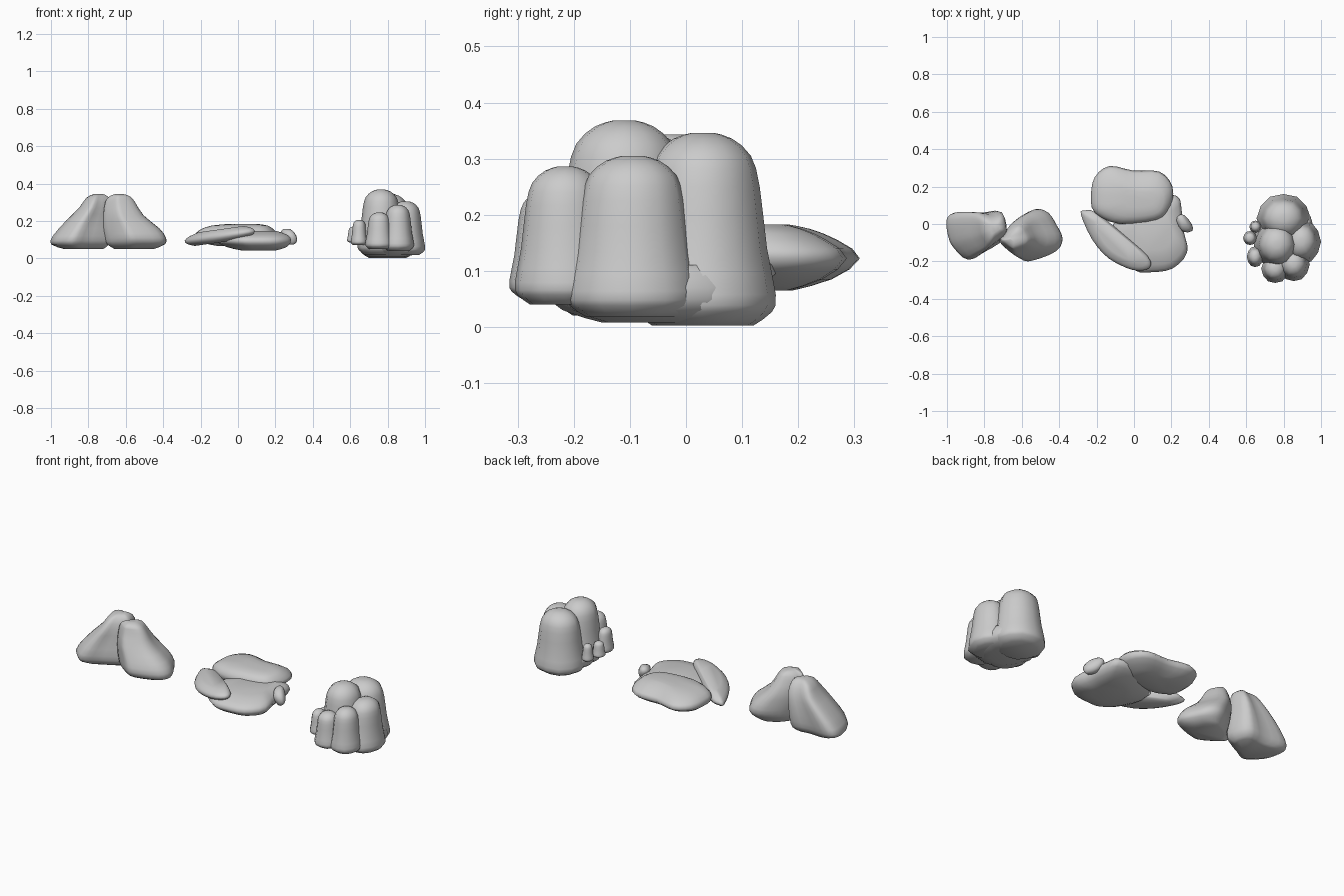
import bpy, bmesh, math
from mathutils import Vector


def spline(pts, steps, closed):
    """Smooth curve passing through all points (any dimension)."""
    n = len(pts)
    get = (lambda i: pts[i % n]) if closed else (lambda i: pts[max(0, min(n - 1, i))])
    out = []
    for i in range(n if closed else n - 1):
        a, b, c, d = (get(i + k) for k in (-1, 0, 1, 2))
        for s in range(steps):
            t = s / steps
            out.append([0.5 * (2 * q + (r - p) * t + (2 * p - 5 * q + 4 * r - w) * t * t
                               + (3 * q - p - 3 * r + w) * t ** 3)
                        for p, q, r, w in zip(a, b, c, d)])
    if not closed:
        out.append(list(pts[-1]))
    return out


def rock(name, outline, layers, slope=(0, 0), steps=3):
    """Stack a plan outline, fitted to boxes (z, x0, x1, y0, y1)."""
    pts = spline(outline, steps, True)
    xs, ys = [p[0] for p in pts], [p[1] for p in pts]
    unit = [((x - min(xs)) / (max(xs) - min(xs)), (y - min(ys)) / (max(ys) - min(ys)))
            for x, y in pts]
    mid = layers[len(layers) // 2]
    mx, my = (mid[1] + mid[2]) / 2, (mid[3] + mid[4]) / 2
    bm = bmesh.new()
    rings = []
    for z, x0, x1, y0, y1 in spline(layers, 2, False):
        ring = []
        for u, v in unit:
            x, y = x0 + u * (x1 - x0), y0 + v * (y1 - y0)
            ring.append(bm.verts.new((x, y, z + slope[0] * (x - mx) + slope[1] * (y - my))))
        rings.append(ring)
    n = len(unit)
    for lo, hi in zip(rings, rings[1:]):
        for i in range(n):
            j = (i + 1) % n
            bm.faces.new((lo[i], lo[j], hi[j], hi[i]))
    bm.faces.new(rings[0][::-1])
    bm.faces.new(rings[-1])
    bmesh.ops.recalc_face_normals(bm, faces=bm.faces[:])
    me = bpy.data.meshes.new(name)
    bm.to_mesh(me)
    bm.free()
    for p in me.polygons:
        p.use_smooth = True
    ob = bpy.data.objects.new(name, me)
    bpy.context.collection.objects.link(ob)
    return ob


# Left group: two leaning peaked boulders
rock("peaked_rock_left",
     [(-.99, .02), (-.98, -.07), (-.95, -.13), (-.88, -.19), (-.80, -.15), (-.73, -.11),
      (-.68, -.06), (-.72, .06), (-.83, .055), (-.95, .06)],
     [(.05, -.93, -.72, -.12, .03), (.075, -1, -.69, -.18, .06), (.12, -.99, -.68, -.19, .07),
      (.20, -.92, -.68, -.16, .07), (.27, -.85, -.68, -.13, .06), (.325, -.81, -.69, -.09, .03),
      (.343, -.77, -.72, -.05, 0)])
rock("peaked_rock_right",
     [(-.53, .08), (-.63, .02), (-.69, -.06), (-.72, -.10), (-.61, -.19), (-.55, -.20),
      (-.42, -.15), (-.385, -.08), (-.42, 0), (-.46, .06)],
     [(.05, -.66, -.45, -.13, .03), (.075, -.70, -.39, -.18, .06), (.11, -.71, -.385, -.20, .08),
      (.16, -.72, -.42, -.19, .07), (.23, -.72, -.505, -.17, .04), (.30, -.71, -.55, -.14, 0),
      (.33, -.69, -.575, -.13, -.02), (.343, -.66, -.61, -.10, -.05)])

# Middle group: overlapping flat slabs and a pebble
rock("back_slab",
     [(-.23, .15), (-.21, .06), (-.08, 0), (.13, .02), (.20, .09), (.21, .20), (.14, .28),
      (0, .285), (-.13, .31), (-.21, .25)],
     [(.065, -.10, .10, .08, .19), (.085, -.20, .16, .03, .26), (.122, -.23, .21, 0, .31),
      (.155, -.20, .19, .01, .27), (.175, -.14, .16, .04, .22), (.183, -.06, .11, .09, .18)])
rock("right_slab",
     [(-.12, 0), (-.09, -.16), (0, -.25), (.08, -.26), (.20, -.24), (.28, -.15), (.26, -.03),
      (.25, .08), (.22, .16), (.05, .15)],
     [(.042, .02, .20, -.15, .04), (.06, -.06, .26, -.23, .11), (.095, -.12, .285, -.26, .16),
      (.125, -.08, .265, -.22, .14), (.145, 0, .21, -.14, .09)])
rock("left_slab",
     [(-.28, .05), (-.26, .07), (-.20, .06), (-.05, -.055), (.08, -.17), (.085, -.23),
      (0, -.24), (-.13, -.18), (-.22, -.08)],
     [(.085, -.23, .04, -.20, .03), (.1, -.27, .075, -.235, .06), (.12, -.285, .09, -.25, .075),
      (.14, -.26, .07, -.23, .055), (.155, -.21, .03, -.19, .02)], slope=(.14, 0))
rock("pebble",
     [(.31, -.03), (.305, .01), (.27, .05), (.24, .05), (.225, .02), (.26, -.035)],
     [(.075, .27, .30, -.03, .0), (.09, .245, .315, -.04, .03), (.12, .228, .312, -.045, .05),
      (.145, .23, .295, -.03, .05), (.158, .245, .275, 0, .035)], steps=2)

# Right group: bell-shaped columns (name, centre x, y, radii, bottom, top)
PROFILE = [(0, .7), (.07, .95), (.16, 1), (.4, .88), (.72, .78), (.88, .66), (.97, .4), (1, .15)]
CIRCLE = [(math.cos(i * math.pi / 3), math.sin(i * math.pi / 3)) for i in range(6)]
COLUMNS = [
    ("back_column", .80, .03, .145, .13, .003, .346),
    ("tall_column", .765, -.11, .125, .13, .02, .368),
    ("right_column", .895, -.095, .105, .118, .018, .305),
    ("front_right_column", .855, -.215, .085, .09, .04, .286),
    ("front_column", .755, -.24, .075, .075, .05, .245),
    ("left_column", .648, -.175, .045, .055, .07, .206),
    ("small_left_column", .62, -.075, .037, .037, .085, .17),
    ("small_back_column", .65, -.015, .033, .033, .075, .17),
]
for name, cx, cy, rx, ry, z0, z1 in COLUMNS:
    rock(name, CIRCLE,
         [(z0 + t * (z1 - z0), cx - rx * r, cx + rx * r, cy - ry * r, cy + ry * r)
          for t, r in PROFILE], steps=2)

# Low pad under the columns
rock("column_base", CIRCLE,
     [(.008, .70, .90, -.15, .08), (.03, .66, .96, -.22, .12), (.07, .64, .97, -.26, .14),
      (.11, .66, .95, -.24, .12)], steps=2)
